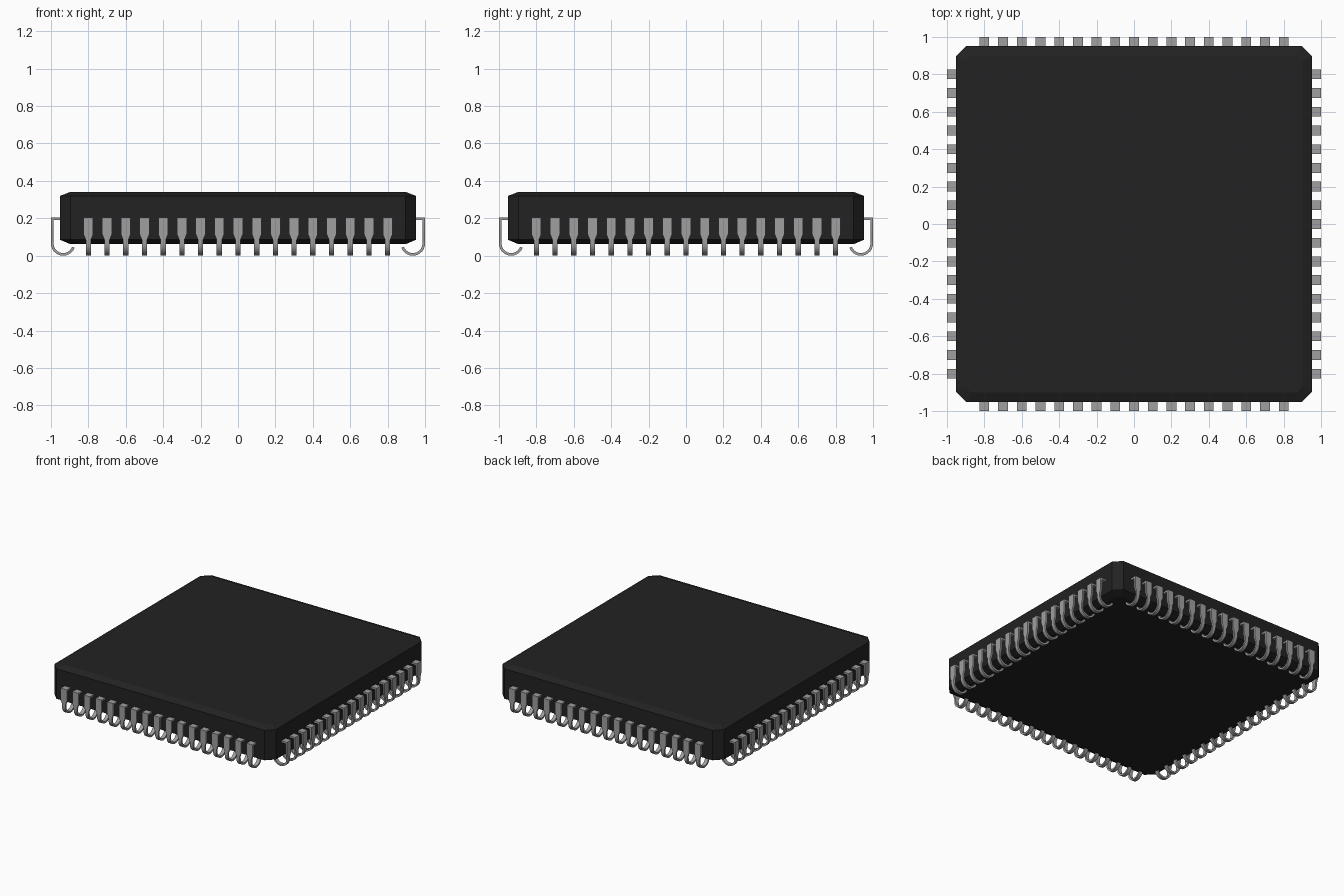
import bpy, bmesh, math

cube = bpy.data.objects.get("Cube")
if cube:
    bpy.data.objects.remove(cube, do_unlink=True)


def make_material(name, value, rough, metal=0.0):
    m = bpy.data.materials.new(name)
    m.use_nodes = True
    colour = (value, value, value, 1)
    m.diffuse_color = colour
    bsdf = m.node_tree.nodes["Principled BSDF"]
    bsdf.inputs["Base Color"].default_value = colour
    bsdf.inputs["Roughness"].default_value = rough
    bsdf.inputs["Metallic"].default_value = metal
    return m


black = make_material("black plastic", 0.016, 0.6)
grey = make_material("lead grey", 0.35, 0.5)


def loft(name, rings, mat):
    """Join equal-length rings of points into a closed solid."""
    bm = bmesh.new()
    rows = [[bm.verts.new(p) for p in ring] for ring in rings]
    n = len(rows[0])
    for a, b in zip(rows, rows[1:]):
        for i in range(n):
            j = (i + 1) % n
            bm.faces.new((a[i], a[j], b[j], b[i]))
    bm.faces.new(rows[0])
    bm.faces.new(rows[-1])
    bmesh.ops.recalc_face_normals(bm, faces=bm.faces[:])
    mesh = bpy.data.meshes.new(name)
    bm.to_mesh(mesh)
    bm.free()
    mesh.materials.append(mat)
    return mesh


def add_object(name, mesh):
    ob = bpy.data.objects.new(name, mesh)
    bpy.context.collection.objects.link(ob)
    return ob


# Package body: square with cut corners and shallow sloped rims
def octagon(half, cut, z):
    c = half - cut
    return [(half, -c, z), (half, c, z), (c, half, z), (-c, half, z),
            (-half, c, z), (-half, -c, z), (-c, -half, z), (c, -half, z)]


body = loft("package_body", [octagon(0.90, 0.03, 0.063), octagon(0.953, 0.057, 0.086),
                             octagon(0.953, 0.057, 0.319), octagon(0.90, 0.03, 0.34)], black)
add_object("package_body", body)

# J-shaped lead: (outer reach, outer z, inner reach, inner z, half width)
WIDE, NARROW, THICK = 0.026, 0.014, 0.014
sections = [(0.94, 0.205, 0.94, 0.191, WIDE),
            (1.0, 0.205, 1.0 - THICK, 0.191, WIDE),
            (1.0, 0.115, 1.0 - THICK, 0.115, WIDE),
            (1.0, 0.085, 1.0 - THICK, 0.085, NARROW)]
R, CX = 0.065, 0.935
for k in range(13):
    a = -math.radians(160) * k / 12
    ca, sa = math.cos(a), math.sin(a)
    sections.append((CX + R * ca, R + R * sa,
                     CX + (R - THICK) * ca, R + (R - THICK) * sa, NARROW))

rings = [[(-w, -xo, zo), (w, -xo, zo), (w, -xi, zi), (-w, -xi, zi)]
         for xo, zo, xi, zi, w in sections]
for ring in rings:
    for i, (x, y, z) in enumerate(ring):
        ring[i] = (x - 0.8, y, z)
lead = loft("lead", rings, grey)

# A row of seventeen leads on each side
for i, side in enumerate(("front", "left", "back", "right")):
    row = add_object(side + "_leads", lead)
    row.rotation_euler.z = i * math.pi / 2
    arr = row.modifiers.new("Row", "ARRAY")
    arr.count = 17
    arr.use_relative_offset = False
    arr.use_constant_offset = True
    arr.constant_offset_displace = (0.1, 0, 0)

# Soften only the curl of the leads
for p in lead.polygons:
    p.use_smooth = True
bpy.ops.object.select_all(action="DESELECT")
front = bpy.data.objects["front_leads"]
front.select_set(True)
bpy.context.view_layer.objects.active = front
lead.set_sharp_from_angle(angle=math.radians(30))
